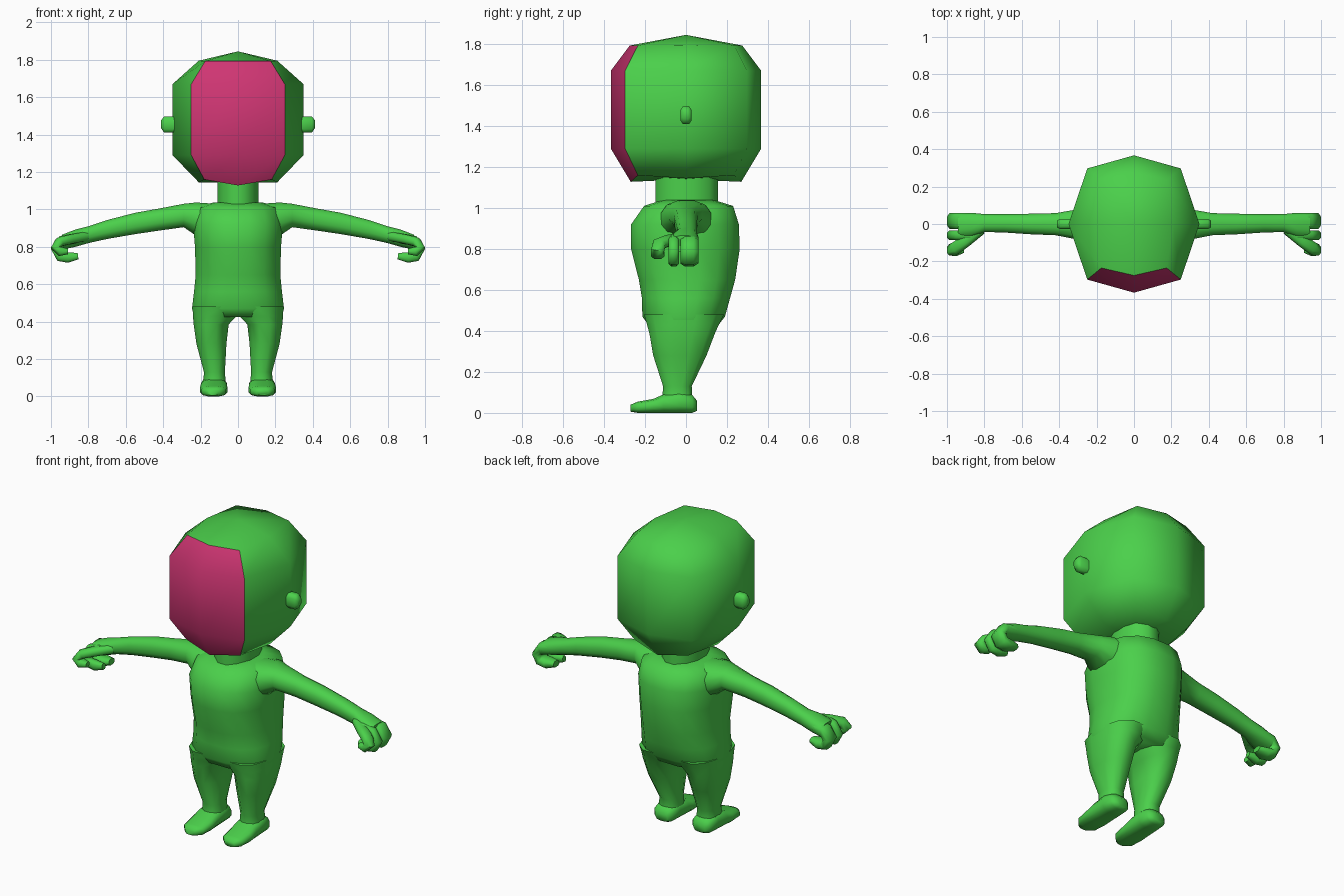
import bpy, bmesh, math
from mathutils import Vector

if "Cube" in bpy.data.objects:
    bpy.data.objects.remove(bpy.data.objects["Cube"])


def material(name, rgb):
    m = bpy.data.materials.new(name)
    m.diffuse_color = (*rgb, 1)
    m.use_nodes = True
    m.node_tree.nodes["Principled BSDF"].inputs["Base Color"].default_value = m.diffuse_color
    return m


GREEN = material("green_skin", (0.07, 0.63, 0.07))
PINK = material("pink_face", (0.62, 0.036, 0.17))


def finish(name, bm, mat=GREEN, mirror=False, angle=65):
    bmesh.ops.recalc_face_normals(bm, faces=bm.faces)
    me = bpy.data.meshes.new(name)
    bm.to_mesh(me)
    bm.free()
    me.materials.append(mat)
    me.polygons.foreach_set("use_smooth", [True] * len(me.polygons))
    me.set_sharp_from_angle(angle=math.radians(angle))
    ob = bpy.data.objects.new(name, me)
    bpy.context.collection.objects.link(ob)
    if mirror:
        ob.modifiers.new("mirror", "MIRROR")
    return ob


def skin(rings):
    """Bridge equal-sized closed rings and cap both ends."""
    bm = bmesh.new()
    vs = [[bm.verts.new(p) for p in r] for r in rings]
    n = len(vs[0])
    for a, b in zip(vs, vs[1:]):
        for i in range(n):
            j = (i + 1) % n
            bm.faces.new((a[i], a[j], b[j], b[i]))
    bm.faces.new(vs[0])
    bm.faces.new(vs[-1])
    return bm


def unit(n, power):
    """Rounded-box outline; power 1 is an ellipse, smaller is boxier."""
    for i in range(n):
        t = 2 * math.pi * (i + 0.5) / n
        c, s = math.cos(t), math.sin(t)
        k = 1 / math.cos(math.pi / n)
        c, s = [math.copysign(min(1, abs(v) ** power * k), v) for v in (c, s)]
        yield c, s


def loft(name, axis, sections, n=12, power=0.85, mirror=False):
    """Sections are (position on axis, a min, a max, b min, b max)."""
    rings = []
    for p, a0, a1, b0, b1 in sections:
        ring = []
        for c, s in unit(n, power):
            co = [(a0 + a1) / 2 + c * (a1 - a0) / 2, (b0 + b1) / 2 + s * (b1 - b0) / 2]
            co.insert("xyz".index(axis), p)
            ring.append(co)
        rings.append(ring)
    return finish(name, skin(rings), mirror=mirror)


def finger(name, path, width, thick):
    """Curled finger swept along a path."""
    pts = [Vector(p) for p in path]
    rings = []
    for i, p in enumerate(pts):
        t = (pts[min(i + 1, len(pts) - 1)] - pts[max(i - 1, 0)]).normalized()
        side = Vector((0, 1, 0))
        side = (side - t * side.dot(t)).normalized()
        up = t.cross(side)
        k = 0.6 if i == len(pts) - 1 else 1
        rings.append([p + side * c * width * k + up * s * thick * k for c, s in unit(8, 0.8)])
    return finish(name, skin(rings), mirror=True)


# Head and face: an eight-sided shell of four rings with two end points
def head_ring(side, cx, cy, front, z_side, z_corner, z_front):
    return [(0, -front, z_front), (cx, -cy, z_corner), (side, 0, z_side), (cx, cy, z_corner),
            (0, front, z_front), (-cx, cy, z_corner), (-side, 0, z_side), (-cx, -cy, z_corner)]


RINGS = [head_ring(0.21, 0.18, 0.235, 0.27, 1.145, 1.16, 1.128),
         head_ring(0.35, 0.25, 0.297, 0.367, 1.29, 1.29, 1.29),
         head_ring(0.35, 0.25, 0.297, 0.367, 1.67, 1.67, 1.67),
         head_ring(0.21, 0.175, 0.235, 0.275, 1.795, 1.793, 1.793)]


def head_part(name, columns, ends, mat):
    bm = bmesh.new()
    vs = [[bm.verts.new(p) for p in r] for r in RINGS]
    for a, b in zip(vs, vs[1:]):
        for i in columns:
            j = (i + 1) % 8
            bm.faces.new((a[i], a[j], b[j], b[i]))
    if ends:
        for ring, z in ((vs[0], 1.14), (vs[-1], 1.845)):
            tip = bm.verts.new((0, 0, z))
            for i in range(8):
                bm.faces.new((ring[i], ring[(i + 1) % 8], tip))
    bmesh.ops.delete(bm, geom=[v for v in bm.verts if not v.link_faces], context="VERTS")
    return finish(name, bm, mat, angle=80)


head_part("head", range(1, 7), True, GREEN)
face = head_part("face", (7, 0), False, PINK)
if sum(p.normal.y for p in face.data.polygons) > 0:
    face.data.flip_normals()

# Ears
loft("ear", "x", [(0.33, -0.028, 0.028, 1.41, 1.497), (0.395, -0.028, 0.028, 1.41, 1.497),
                  (0.412, -0.018, 0.018, 1.435, 1.475)], n=8, power=0.7, mirror=True)

# Neck
loft("neck", "z", [(1.0, -0.11, 0.11, -0.15, 0.155), (1.15, -0.11, 0.11, -0.15, 0.155)], power=1)

# Torso
loft("torso", "z", [
    (1.038, -0.13, 0.13, -0.12, 0.14), (1.01, -0.22, 0.22, -0.205, 0.23),
    (0.92, -0.24, 0.24, -0.268, 0.258), (0.80, -0.23, 0.23, -0.268, 0.262),
    (0.65, -0.226, 0.226, -0.23, 0.24), (0.56, -0.235, 0.235, -0.215, 0.215),
    (0.47, -0.246, 0.246, -0.213, 0.19), (0.425, -0.235, 0.235, -0.18, 0.155)], n=16)

# Legs
loft("leg", "z", [
    (0.48, 0.0, 0.243, -0.205, 0.185), (0.43, 0.008, 0.241, -0.19, 0.16),
    (0.385, 0.05, 0.237, -0.178, 0.14), (0.28, 0.062, 0.222, -0.16, 0.10),
    (0.13, 0.07, 0.182, -0.112, 0.028), (0.08, 0.066, 0.185, -0.115, 0.03)], mirror=True)

# Feet
loft("foot", "y", [
    (0.053, 0.09, 0.165, 0.01, 0.06), (0.03, 0.066, 0.19, 0, 0.088),
    (-0.03, 0.06, 0.197, 0, 0.105), (-0.11, 0.058, 0.2, 0, 0.09),
    (-0.16, 0.057, 0.203, 0, 0.068), (-0.235, 0.065, 0.195, 0, 0.055),
    (-0.27, 0.10, 0.165, 0.006, 0.04)], power=0.75, mirror=True)

# Arms, from inside the shoulder to the back of the hand
loft("arm", "x", [
    (0.12, -0.13, 0.13, 0.86, 1.03), (0.225, -0.12, 0.12, 0.86, 1.037),
    (0.29, -0.085, 0.08, 0.905, 1.03), (0.42, -0.06, 0.058, 0.887, 1.005),
    (0.55, -0.055, 0.055, 0.868, 0.982), (0.70, -0.045, 0.053, 0.842, 0.943),
    (0.80, -0.043, 0.053, 0.82, 0.91), (0.87, -0.07, 0.06, 0.80, 0.892),
    (0.94, -0.078, 0.06, 0.785, 0.865)], mirror=True)

# Curled fingers and thumb
for name, y, w in (("outer_finger", 0.016, 0.044), ("inner_finger", -0.06, 0.026)):
    finger(name, [(0.87, y, 0.845), (0.94, y, 0.833), (0.972, y, 0.785),
                  (0.95, y, 0.748), (0.91, y, 0.743), (0.855, y, 0.75)], w, 0.028)
finger("thumb", [(0.82, -0.025, 0.855), (0.90, -0.09, 0.84), (0.955, -0.13, 0.825),
                 (0.975, -0.138, 0.795), (0.95, -0.138, 0.775), (0.91, -0.135, 0.775)], 0.032, 0.025)
